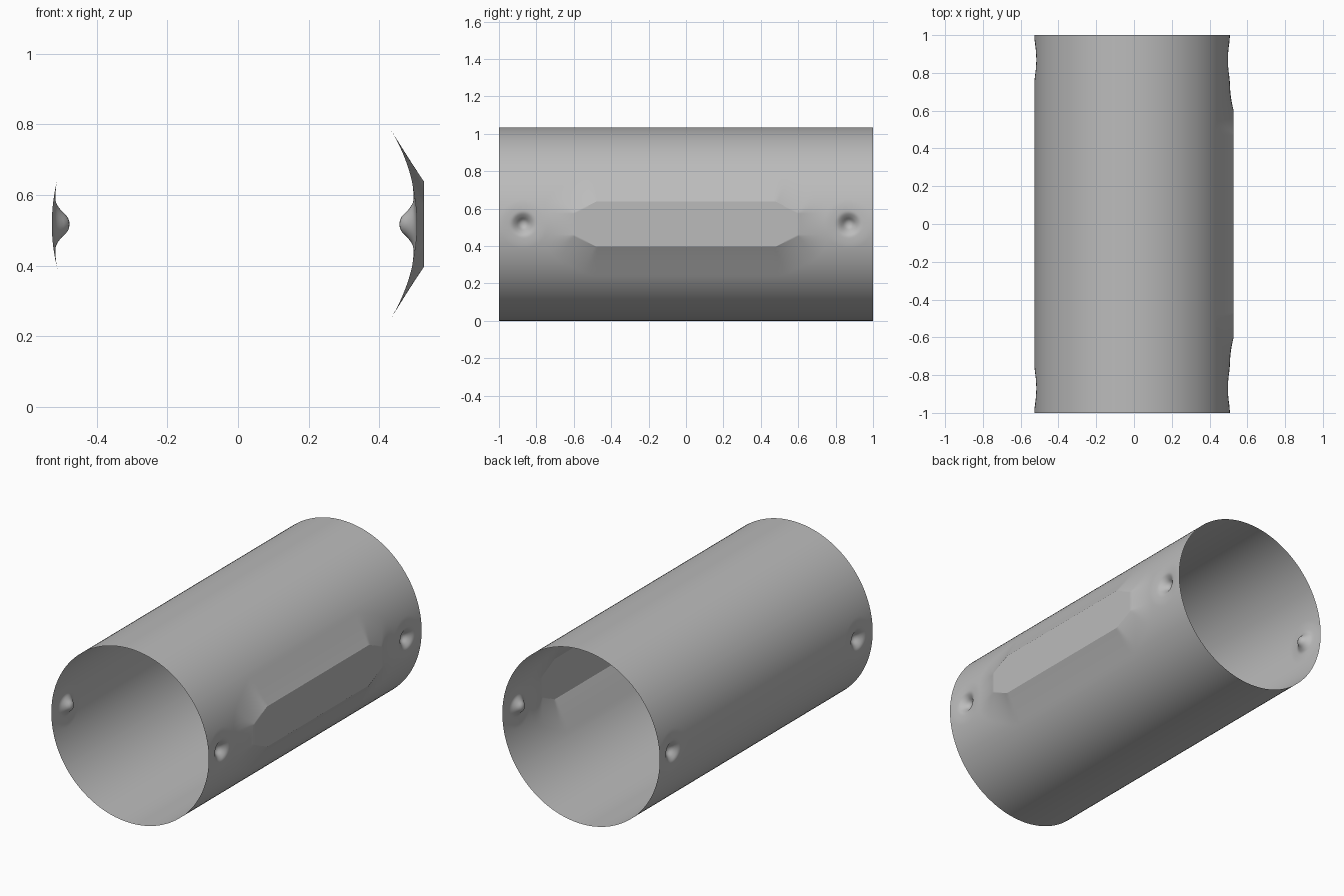
import bpy, bmesh, math
from mathutils import Vector
from mathutils.geometry import intersect_point_line

if "Cube" in bpy.data.objects:
    bpy.data.objects.remove(bpy.data.objects["Cube"])

RADIUS, AXIS_X = 0.5175, -0.01
PAD_X, PAD_FADE = 0.5375, 0.155          # pad plane and width of its blend, from the axis
PAD_OUTLINE = [Vector(p) for p in ((0, 0.12), (0.48, 0.12), (0.6, 0.06), (0.6, 0))]
DIMPLE_Y = 0.87
DIMPLE = ((0, 0.05), (0.02, 0.044), (0.04, 0.024), (0.06, 0.009), (0.08, 0.004), (0.13, 0))


def smooth_profile(points, r):
    """Hermite interpolation through a short radial profile, flat at both ends."""
    if r >= points[-1][0]:
        return 0.0
    slopes = [0.0]
    for a, b in zip(points, points[2:]):
        slopes.append((b[1] - a[1]) / (b[0] - a[0]))
    slopes.append(0.0)
    for i, (a, b) in enumerate(zip(points, points[1:])):
        if r <= b[0]:
            w = b[0] - a[0]
            t = (r - a[0]) / w
            s = t * t * (3 - 2 * t)
            return (a[1] * (1 - s) + b[1] * s
                    + w * t * (1 - t) * ((1 - t) * slopes[i] - t * slopes[i + 1]))


def tube_x(z):
    return math.sqrt(max(0, RADIUS ** 2 - z * z))


def pad_x(y, z):
    """Surface of the raised flat pad and its blend into the tube."""
    p = Vector((abs(y), abs(z)))
    if p.y < 0.1201 and p.x < 0.6001 and p.x + 2 * p.y < 0.7201:
        return PAD_X
    best = None
    for a, b in zip(PAD_OUTLINE, PAD_OUTLINE[1:]):
        q, t = intersect_point_line(p, a, b)
        q = a.lerp(b, min(1, max(0, t)))
        if best is None or (p - q).length < (p - best).length:
            best = q
    fade = max(0, 1 - (p - best).length / PAD_FADE)
    return tube_x(z) + (PAD_X - tube_x(best.y)) * fade ** 2


# Grid lines: fine round the pad and dimples, coarse elsewhere
side = [i * 0.005 for i in range(32)] + [0.16 + i * 0.01 for i in range(15)]
quarter = [math.asin(z / RADIUS) for z in side]
last = quarter[-1]
quarter += [last + (math.pi / 2 - last) * i / 20 for i in range(1, 21)]
half = quarter + [math.pi - a for a in reversed(quarter[:-1])]
angles = half + [a + math.pi for a in half[1:-1]]
outer = [i / 100 for i in range(44, 101)]
rows = [-y for y in reversed(outer)] + [-0.33 + i * 0.11 for i in range(7)] + outer

# Tube shell
bm = bmesh.new()
grid = []
for y in rows:
    ring = []
    for a in angles:
        x, z = RADIUS * math.cos(a), RADIUS * math.sin(a)
        sign = 1 if x > 0 else -1
        if x > 0 and abs(z) < 0.32:
            x = pad_x(y, z)
        x -= sign * smooth_profile(DIMPLE, math.hypot(abs(y) - DIMPLE_Y, z))
        ring.append(bm.verts.new((x + AXIS_X, y, z + RADIUS)))
    grid.append(ring)
for j in range(len(rows) - 1):
    for i in range(len(angles)):
        k = (i + 1) % len(angles)
        a, b, c, d = grid[j][i], grid[j][k], grid[j + 1][k], grid[j + 1][i]
        # Diagonals follow the cut corners of the pad
        if (rows[j] + rows[j + 1]) * math.sin(angles[i] + 0.001) < 0:
            bm.faces.new((a, c, b))
            bm.faces.new((a, d, c))
        else:
            bm.faces.new((a, d, b))
            bm.faces.new((b, d, c))

mesh = bpy.data.meshes.new("tube_sleeve")
bm.to_mesh(mesh)
bm.free()
tube = bpy.data.objects.new("tube_sleeve", mesh)
bpy.context.collection.objects.link(tube)

# Colour
grey = bpy.data.materials.new("plain_grey")
grey.use_nodes = True
colour = (0.5, 0.5, 0.5, 1)
grey.diffuse_color = colour
grey.node_tree.nodes["Principled BSDF"].inputs["Base Color"].default_value = colour
mesh.materials.append(grey)

# Smooth shading with the pad's long edges kept sharp
bpy.ops.object.select_all(action="DESELECT")
tube.select_set(True)
bpy.context.view_layer.objects.active = tube
bpy.ops.object.shade_smooth_by_angle(angle=math.radians(28))
